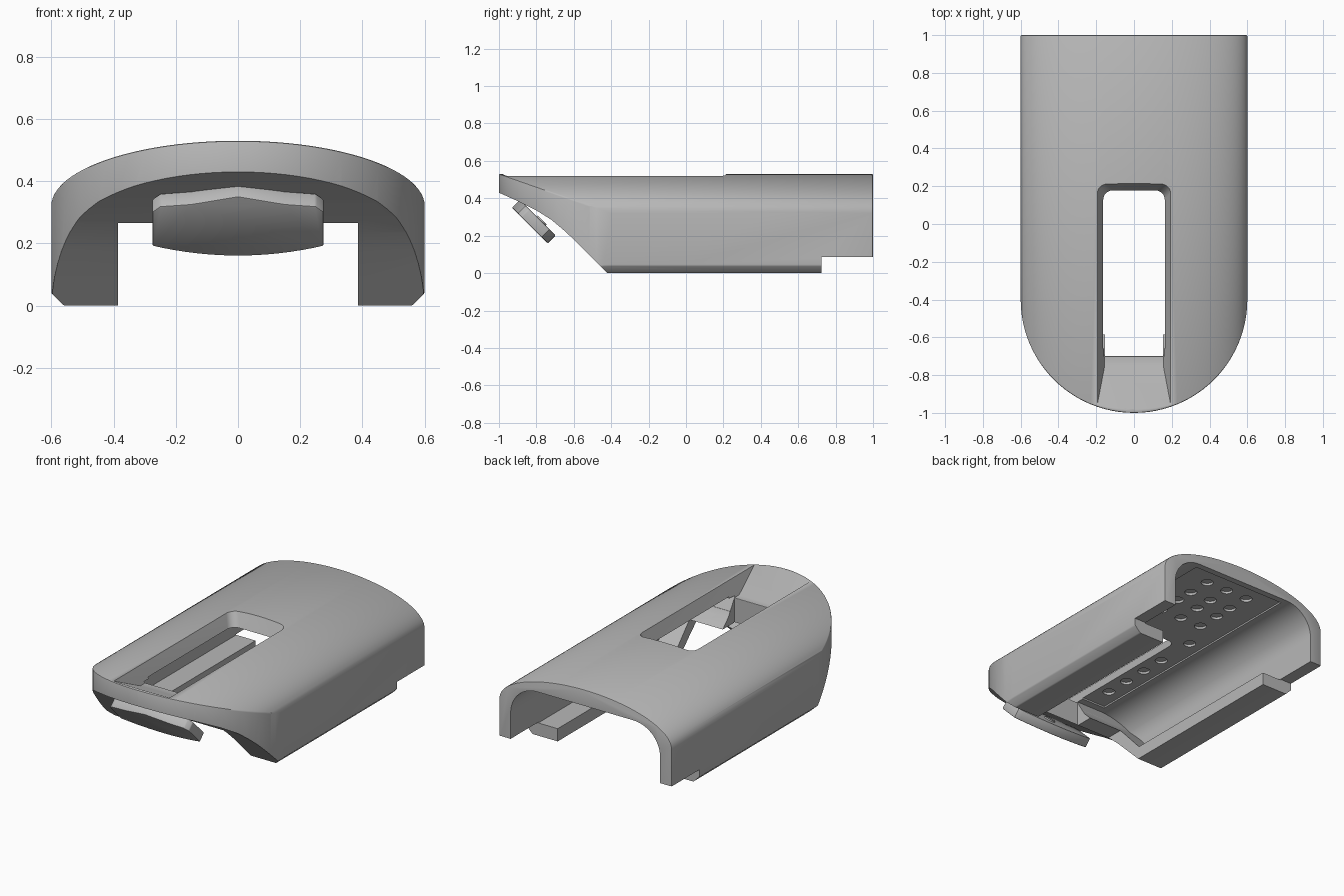
import bpy, bmesh, math
from mathutils import Vector

cube = bpy.data.objects.get("Cube")
if cube:
    bpy.data.objects.remove(cube, do_unlink=True)

GREY = (0.48, 0.48, 0.48, 1)
mat = bpy.data.materials.new("plain grey")
mat.use_nodes = True
mat.diffuse_color = GREY
mat.node_tree.nodes["Principled BSDF"].inputs["Base Color"].default_value = GREY


def loft(name, start, end):
    """Closed solid between two matching loops of points."""
    bm = bmesh.new()
    a = [bm.verts.new(p) for p in start]
    b = [bm.verts.new(p) for p in end]
    bm.faces.new(a)
    bm.faces.new(b[::-1])
    for i in range(len(a)):
        j = (i + 1) % len(a)
        bm.faces.new((a[i], b[i], b[j], a[j]))
    bmesh.ops.recalc_face_normals(bm, faces=bm.faces)
    mesh = bpy.data.meshes.new(name)
    bm.to_mesh(mesh)
    bm.free()
    mesh.materials.append(mat)
    obj = bpy.data.objects.new(name, mesh)
    bpy.context.collection.objects.link(obj)
    return obj


def prism(name, outline, axis, lo, hi):
    """Extrude a 2D outline along x, y or z."""
    def place(p, h):
        q = list(p)
        q.insert("xyz".index(axis), h)
        return q
    return loft(name, [place(p, lo) for p in outline], [place(p, hi) for p in outline])


def box(name, x, y, z):
    return prism(name, [(-x, y[0]), (x, y[0]), (x, y[1]), (-x, y[1])], "z", *z)


def apply(obj, mod):
    bpy.context.view_layer.objects.active = obj
    bpy.ops.object.modifier_apply(modifier=mod.name)


def combine(obj, tool, operation="DIFFERENCE"):
    mod = obj.modifiers.new("boolean", "BOOLEAN")
    mod.operation, mod.solver, mod.object = operation, "EXACT", tool
    apply(obj, mod)
    bpy.data.objects.remove(tool, do_unlink=True)


def bevel(obj, width, segments):
    mod = obj.modifiers.new("bevel", "BEVEL")
    mod.width, mod.segments = width, segments
    mod.limit_method, mod.angle_limit = "ANGLE", math.radians(35)
    apply(obj, mod)


def arc(cx, cy, rx, ry, a0, a1, n):
    steps = [math.radians(a0 + (a1 - a0) * i / n) for i in range(n + 1)]
    return [(cx + rx * math.cos(t), cy + ry * math.sin(t)) for t in steps]


# Outer shell: arched section with chamfered feet, rounded nose in plan
section = [(-0.56, 0), (0.56, 0), (0.6, 0.04)]
section += arc(0, 0.32, 0.6, 0.21, 0, 180, 48) + [(-0.6, 0.04)]
shell = prism("shell", section, "y", -1.2, 1)
plan = [(0.6, 1.2), (-0.6, 1.2)] + arc(0, -0.4, 0.6, 0.6, 180, 360, 48)
combine(shell, prism("plan_cutter", plan, "z", -0.2, 0.8), "INTERSECT")
bevel(shell, 0.012, 2)

# Sloped underside of the nose
slope = [(-0.42, -0.1), (-0.42, 0), (-0.5, 0.08), (-0.6, 0.18), (-0.66, 0.235),
         (-0.72, 0.285), (-0.8, 0.335), (-0.9, 0.385), (-1, 0.43), (-1.3, 0.55), (-1.3, -0.1)]
combine(shell, prism("slope_cutter", slope, "x", -1, 1))

# Raised rear skirt
combine(shell, box("rear_cutter", 1, (0.725, 1.3), (-0.2, 0.085)))

# Hollow interior, closed at the nose, with lips left along the feet
hollow = [(-0.52, 0.08), (0.52, 0.08)]
hollow += arc(0.335, 0.25, 0.185, 0.18, 0, 90, 12) + arc(-0.335, 0.25, 0.185, 0.18, 90, 180, 12)
cavity = prism("cavity", hollow, "y", -1, 1.2)
nose_wall = [(-0.34, 0), (-0.56, 0.24), (-0.64, 0.32), (-0.75, 0.5), (-1.3, 0.5), (-1.3, 0)]
combine(cavity, prism("nose_wall", nose_wall, "x", -1, 1))
combine(shell, cavity)
combine(shell, box("passage_cutter", 0.385, (-1.3, 1.3), (-0.2, 0.265)))

# Shallow ceiling recess
combine(shell, box("recess_cutter", 0.325, (-0.66, 0.96), (0.35, 0.44)))

# Top window: flared rim over a straight opening


def window_loop(x, front, back, z):
    r = 0.05
    pts = [(-x, front), (x, front)] + arc(x - r, back - r, r, r, 0, 90, 6)
    pts += arc(r - x, back - r, r, r, 90, 180, 6)
    return [(px, py, z) for px, py in pts]


combine(shell, loft("window_flare", window_loop(0.155, -0.75, 0.17, 0.42),
                    window_loop(0.235, -1.17, 0.25, 0.62)))
combine(shell, loft("window_opening", window_loop(0.154, -0.7, 0.169, 0.2),
                    window_loop(0.154, -0.7, 0.169, 0.43)))

# Round dimples in the ceiling
dimples = [(x, y) for x in (-0.15, 0, 0.15) for y in (0.43, 0.58, 0.7, 0.85)]
dimples += [(s * 0.235, y) for s in (-1, 1) for y in (0.23, -0.03, -0.19, -0.35, -0.51)]
for x, y in dimples:
    combine(shell, prism("dimple_cutter", arc(x, y, 0.036, 0.036, 0, 345, 23), "z", 0.4, 0.455))

# Tilted front tongue with a round stud on its back
down = Vector((0, 1, -1)).normalized()
out = Vector((0, 1, 1)).normalized()
origin = Vector((0, -0.93, 0.35))


def tilt(outline, depth):
    return [origin + Vector((x, 0, 0)) + down * t + out * depth for x, t in outline]


top = [(-0.275, 0.07), (-0.25, 0.045), (-0.15, 0.035), (0, 0), (0.15, 0.035), (0.25, 0.045), (0.275, 0.07)]
low = [(0.275 * k / 8, 0.27 - 0.045 * (k / 8) ** 2) for k in range(8, -9, -1)]
tongue = loft("front_tongue", tilt(top + low, 0), tilt(top + low, 0.06))
bevel(tongue, 0.005, 2)
disc = arc(0, 0.16, 0.034, 0.034, 0, 345, 23)
stud = loft("tongue_stud", tilt(disc, 0.055), tilt(disc, 0.068))

for obj in (shell, tongue, stud):
    bpy.ops.object.select_all(action="DESELECT")
    obj.select_set(True)
    bpy.context.view_layer.objects.active = obj
    bpy.ops.object.shade_smooth_by_angle(angle=math.radians(30))
